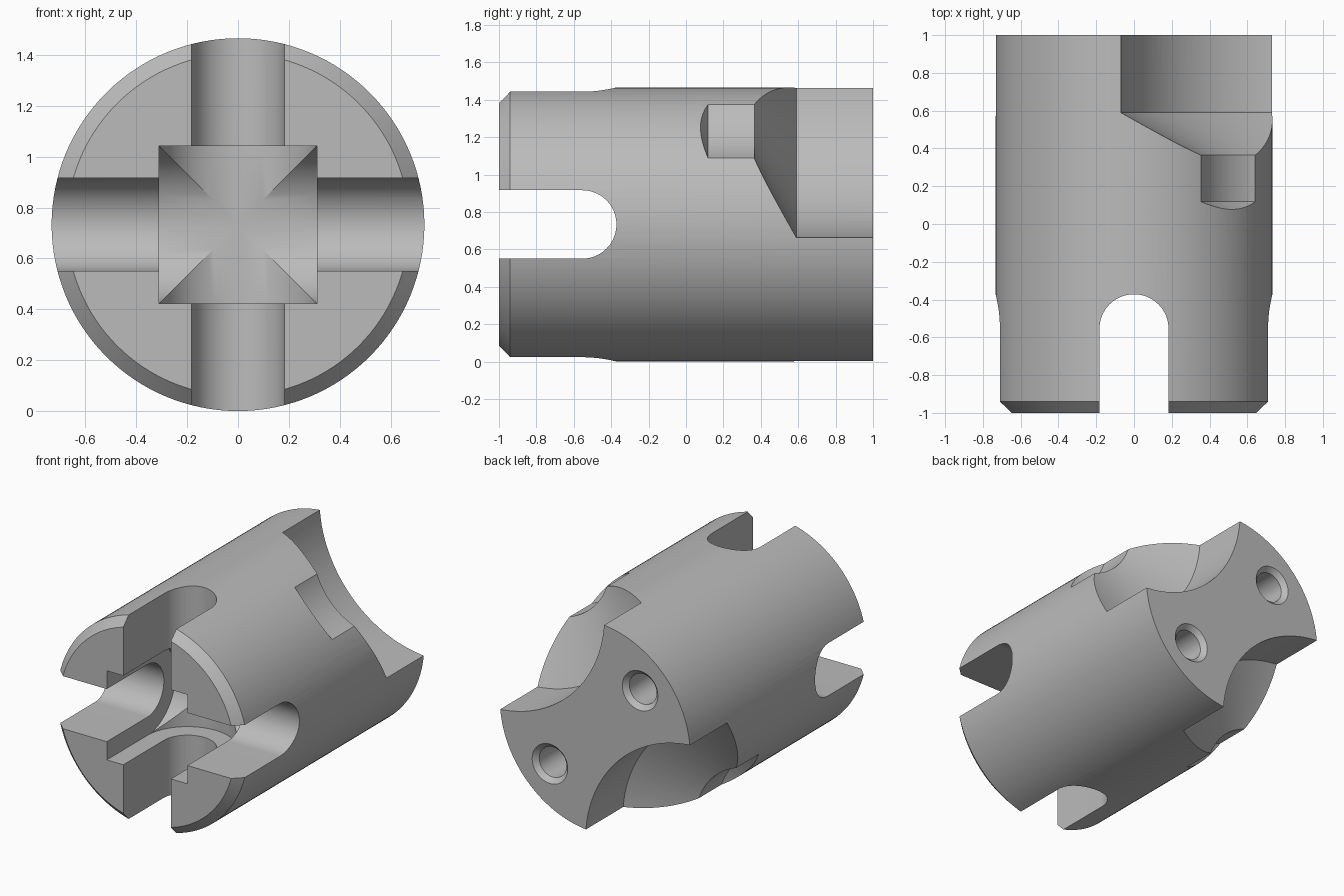
import bpy, bmesh, math

cube = bpy.data.objects.get("Cube")
if cube:
    bpy.data.objects.remove(cube, do_unlink=True)

RADIUS = 0.733
AXIS_Z = RADIUS

steel = bpy.data.materials.new("plain_grey")
steel.use_nodes = True
GREY = (0.5, 0.5, 0.5, 1)
steel.diffuse_color = GREY
steel.node_tree.nodes["Principled BSDF"].inputs["Base Color"].default_value = GREY


def finish(bm, name):
    bmesh.ops.remove_doubles(bm, verts=bm.verts, dist=1e-5)
    bmesh.ops.recalc_face_normals(bm, faces=bm.faces)
    mesh = bpy.data.meshes.new(name)
    bm.to_mesh(mesh)
    bm.free()
    mesh.materials.append(steel)
    obj = bpy.data.objects.new(name, mesh)
    bpy.context.scene.collection.objects.link(obj)
    return obj


def lathe(name, profile, x=0, z=0, steps=128):
    """Turn (radius, y) points round an axis parallel to y."""
    bm = bmesh.new()
    verts = [bm.verts.new((x + r, y, AXIS_Z + z)) for r, y in profile]
    edges = [bm.edges.new(pair) for pair in zip(verts, verts[1:])]
    bmesh.ops.spin(bm, geom=verts + edges, cent=(x, 0, AXIS_Z + z), axis=(0, 1, 0),
                   angle=math.tau, steps=steps, use_duplicate=False)
    return finish(bm, name)


def round_slot(name, half_width, half_length, along_x, steps=40):
    """Slot open to the front with a half-round inner end."""
    outline = [(-half_width, -1.2)]
    for i in range(steps + 1):
        a = math.pi * (1 - i / steps)
        outline.append((half_width * math.cos(a), -0.555 + half_width * math.sin(a)))
    outline.append((half_width, -1.2))
    bm = bmesh.new()

    def place(u, y, v):
        return (v, y, AXIS_Z + u) if along_x else (u, y, AXIS_Z + v)

    face = bm.faces.new([bm.verts.new(place(u, y, -half_length)) for u, y in outline])
    out = bmesh.ops.extrude_face_region(bm, geom=[face])
    shift = (2 * half_length, 0, 0) if along_x else (0, 0, 2 * half_length)
    bmesh.ops.translate(bm, vec=shift,
                        verts=[g for g in out["geom"] if isinstance(g, bmesh.types.BMVert)])
    return finish(bm, name)


# Round body with a chamfered front rim
body = lathe("coupling_body", [(0, -1), (RADIUS - 0.06, -1), (RADIUS, -0.94),
                               (RADIUS, 1), (0, 1)])

cutters = []
# Crossed slots and the wider crossed pocket in the middle
for along_x in (True, False):
    cutters.append(round_slot("cross_slot", 0.183, 1, along_x))
    cutters.append(round_slot("centre_pocket", 0.31, 0.31, along_x))

for side in (1, -1):
    # Stepped scallop with a conical shoulder and a narrow drilled groove
    cutters.append(lathe("scallop", [(0, 1.1), (0.873, 1.1), (0.873, 0.59), (0.473, 0.365),
                                     (0.473, 0.118), (0, -0.14)],
                         0.8 * side, 0.8 * side))
    # Countersunk bolt hole in the back face
    cutters.append(lathe("bolt_hole", [(0, 1.1), (0.137, 1.1), (0.137, 1), (0.105, 0.968),
                                       (0.105, 0.5), (0, 0.44)],
                         -0.347 * side, 0.347 * side, 48))

# Cut everything out of the body
bpy.ops.object.select_all(action='DESELECT')
bpy.context.view_layer.objects.active = body
body.select_set(True)
for cutter in cutters:
    cutter.hide_render = True
    cut = body.modifiers.new("cut", 'BOOLEAN')
    cut.operation = 'DIFFERENCE'
    cut.solver = 'EXACT'
    cut.object = cutter
    bpy.ops.object.modifier_apply(modifier=cut.name)
    bpy.data.objects.remove(cutter, do_unlink=True)

bpy.ops.object.shade_smooth_by_angle(angle=math.radians(25))
